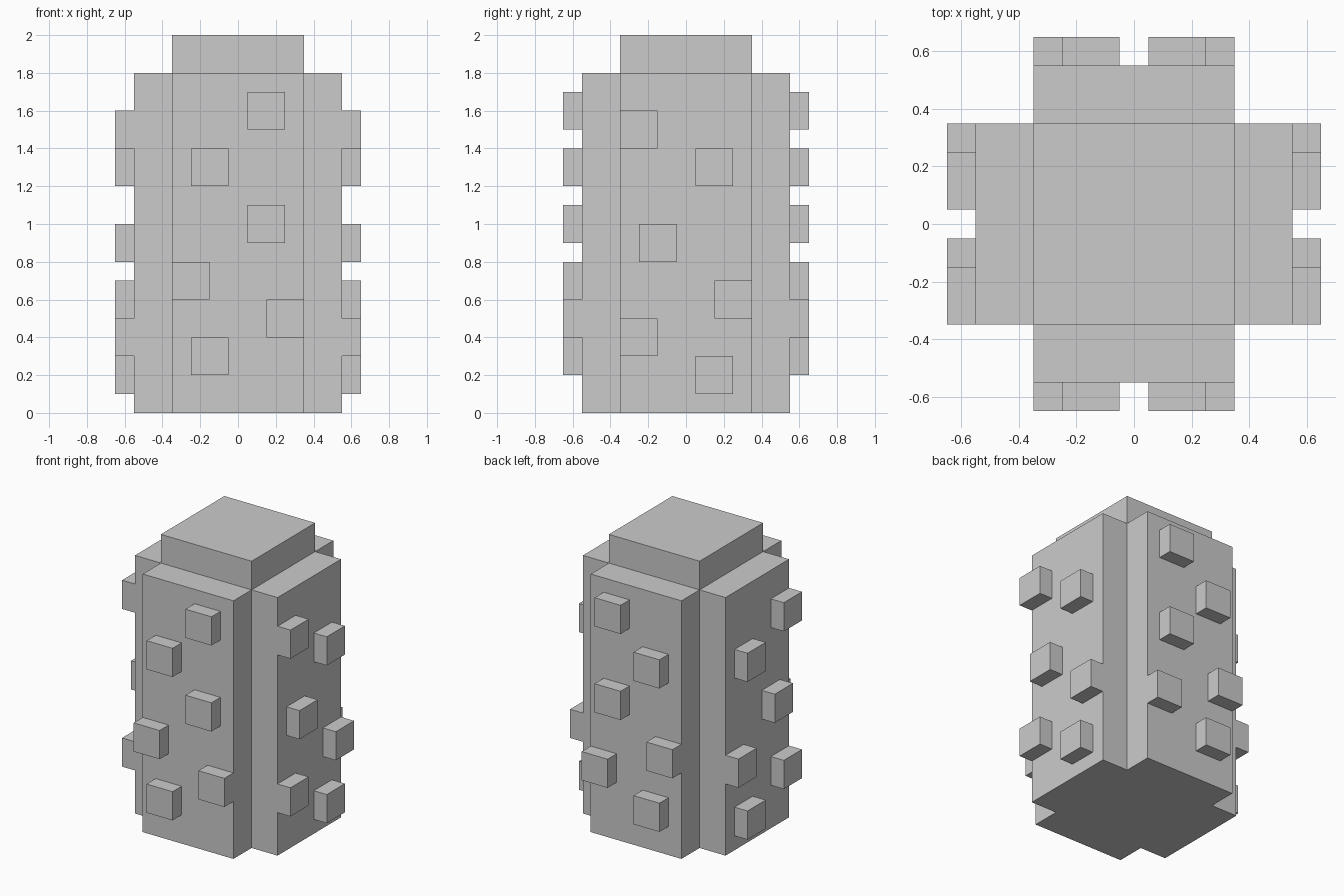
import bpy, bmesh
from mathutils import Vector, Matrix

if "Cube" in bpy.data.objects:
    bpy.data.objects.remove(bpy.data.objects["Cube"])


def finish(name, bm):
    bmesh.ops.recalc_face_normals(bm, faces=bm.faces)
    mesh = bpy.data.meshes.new(name)
    bm.to_mesh(mesh)
    bm.free()
    obj = bpy.data.objects.new(name, mesh)
    bpy.context.collection.objects.link(obj)
    return obj


def add_box(bm, lo, hi):
    lo, hi = Vector(lo), Vector(hi)
    mat = Matrix.Translation((lo + hi) / 2) @ Matrix.Diagonal((*(hi - lo), 1))
    bmesh.ops.create_cube(bm, size=1, matrix=mat)


IN, OUT, SPIKE = 0.35, 0.55, 0.65

# Ribbed trunk: plus-shaped profile pulled up
bm = bmesh.new()
profile = []
for sx, sy in ((1, 1), (-1, 1), (-1, -1), (1, -1)):
    corner = [(sx * OUT, sy * IN), (sx * IN, sy * IN), (sx * IN, sy * OUT)]
    profile += corner if sx * sy > 0 else corner[::-1]
base = bm.faces.new([bm.verts.new((x, y, 0)) for x, y in profile])
top = bmesh.ops.extrude_face_region(bm, geom=[base], use_keep_orig=True)
bmesh.ops.translate(bm, vec=(0, 0, 1.8),
                    verts=[v for v in top["geom"] if isinstance(v, bmesh.types.BMVert)])
finish("trunk", bm)

# Raised top block
bm = bmesh.new()
add_box(bm, (-IN, -IN, 1.8), (IN, IN, 2))
finish("top_block", bm)

# Spikes: (position along face, bottom height), mirrored to the opposite face
FRONT = [(0.05, 1.5), (-0.25, 1.2), (0.05, 0.9), (-0.35, 0.6), (0.15, 0.4), (-0.25, 0.2)]
RIGHT = [(-0.35, 1.4), (0.05, 1.2), (-0.25, 0.8), (0.15, 0.5), (-0.35, 0.3), (0.05, 0.1)]


def spikes(name, spots, axis):
    bm = bmesh.new()
    for u, z in spots:
        if axis == 0:
            add_box(bm, (OUT, u, z), (SPIKE, u + 0.2, z + 0.2))
        else:
            add_box(bm, (u, -SPIKE, z), (u + 0.2, -OUT, z + 0.2))
    mirror = finish(name, bm).modifiers.new("opposite_side", 'MIRROR')
    mirror.use_axis = (axis == 0, axis == 1, False)


spikes("front_back_spikes", FRONT, 1)
spikes("side_spikes", RIGHT, 0)
